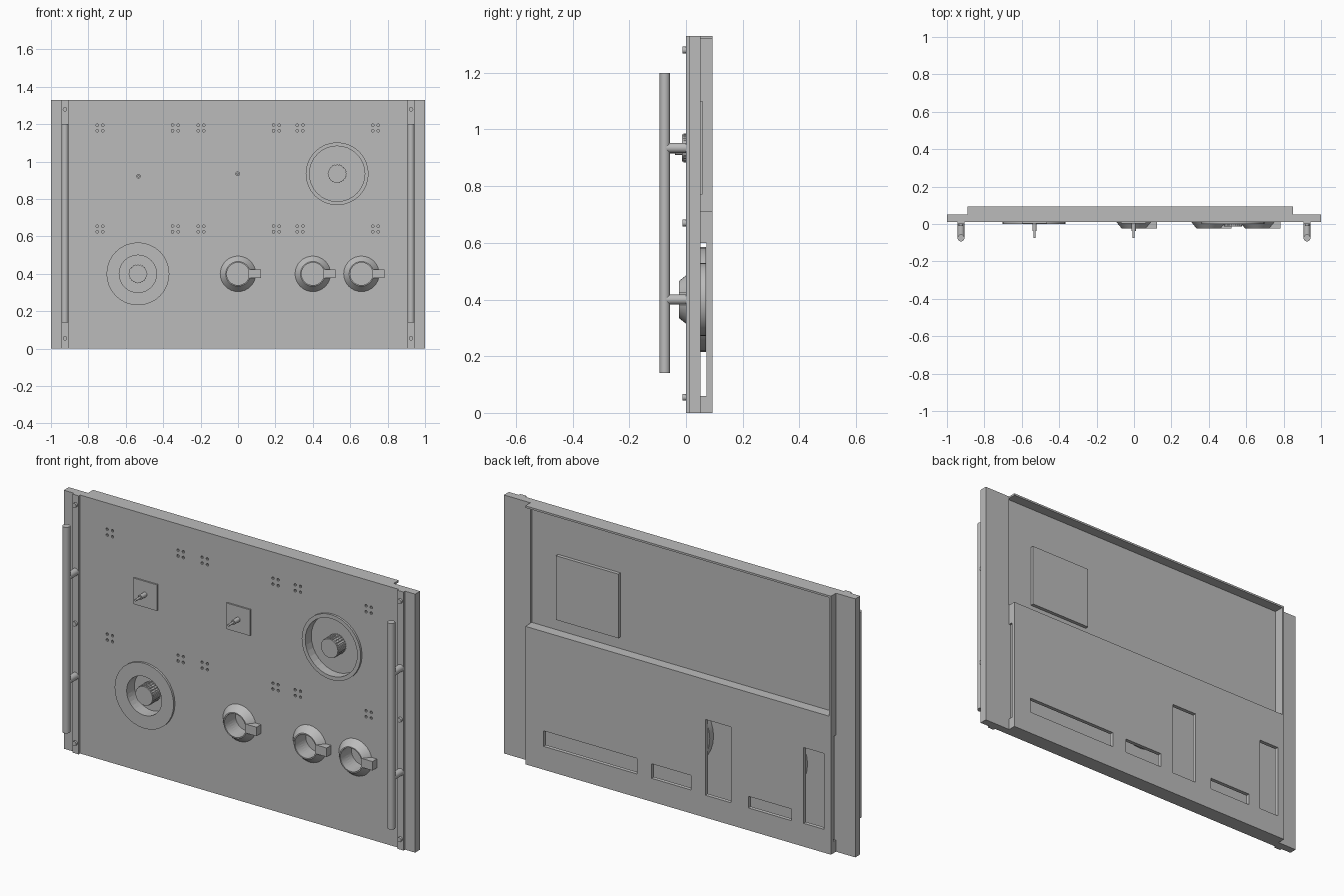
import bpy, bmesh, math
from mathutils import Matrix, Vector

if "Cube" in bpy.data.objects:
    bpy.data.objects.remove(bpy.data.objects["Cube"], do_unlink=True)

grey = bpy.data.materials.new("panel grey")
grey.use_nodes = True
tone = (0.5, 0.5, 0.5, 1)
grey.diffuse_color = tone
grey.node_tree.nodes["Principled BSDF"].inputs["Base Color"].default_value = tone


def finish(name, bm):
    bmesh.ops.recalc_face_normals(bm, faces=bm.faces)
    mesh = bpy.data.meshes.new(name)
    bm.to_mesh(mesh)
    bm.free()
    mesh.materials.append(grey)
    ob = bpy.data.objects.new(name, mesh)
    bpy.context.collection.objects.link(ob)
    return ob


def add_box(bm, x, y, z):
    """Box from three (low, high) ranges."""
    spans = (x, y, z)
    size = [b - a for a, b in spans]
    mid = Vector([(a + b) / 2 for a, b in spans])
    bmesh.ops.create_cube(bm, size=1, matrix=Matrix.Translation(mid) @ Matrix.Diagonal((*size, 1)))


def boxes(name, *spans):
    bm = bmesh.new()
    for s in spans:
        add_box(bm, *s)
    return finish(name, bm)


def add_rod(bm, x, z, r, y0, y1, n=32):
    """Cylinder along the depth axis."""
    m = Matrix.Translation((x, (y0 + y1) / 2, z)) @ Matrix.Rotation(math.pi / 2, 4, "X")
    bmesh.ops.create_cone(bm, cap_ends=True, segments=n, radius1=r, radius2=r, depth=y1 - y0, matrix=m)


def rod(name, x, z, r, y0, y1, n=32):
    bm = bmesh.new()
    add_rod(bm, x, z, r, y0, y1, n)
    return smooth(finish(name, bm))


def lathe(name, x, z, profile, n=32):
    """Closed (radius, depth) profile turned about the depth axis."""
    bm = bmesh.new()
    rings = []
    for i in range(n):
        a = math.tau * i / n
        rings.append([bm.verts.new((x + r * math.cos(a), y, z + r * math.sin(a))) for r, y in profile])
    k = len(profile)
    for i in range(n):
        p, q = rings[i], rings[(i + 1) % n]
        for j in range(k):
            bm.faces.new((p[j], p[(j + 1) % k], q[(j + 1) % k], q[j]))
    return smooth(finish(name, bm))


def smooth(ob):
    bpy.ops.object.select_all(action="DESELECT")
    ob.select_set(True)
    bpy.context.view_layer.objects.active = ob
    bpy.ops.object.shade_smooth_by_angle(angle=math.radians(35))
    return ob


def cut(ob, bm):
    """Subtract the shapes in bm, then drop the cutter."""
    cutter = finish("cutter", bm)
    mod = ob.modifiers.new("cut", "BOOLEAN")
    mod.operation = "DIFFERENCE"
    mod.solver = "EXACT"
    mod.object = cutter
    bpy.context.view_layer.objects.active = ob
    bpy.ops.object.modifier_apply(modifier="cut")
    bpy.data.objects.remove(cutter, do_unlink=True)


H, W0, W1 = 1.33, -0.89, 0.85          # height and back housing sides
FRONT, MID, STEP, BACK = 0.012, 0.04, 0.052, 0.093
DIAL_A, DIAL_B = (0.53, 0.935), (-0.535, 0.4)
CUPS = (0, 0.4, 0.66)

# Front panel with dial, cup and screw holes
panel = boxes("front_panel", ((-1, 1), (FRONT, MID), (0, H)))
bm = bmesh.new()
add_rod(bm, *DIAL_A, 0.148, -0.1, 0.1)
add_rod(bm, *DIAL_B, 0.1, -0.1, 0.1)
for x in CUPS:
    add_rod(bm, x, 0.4, 0.06, -0.1, 0.1)
for z in (1.18, 0.64):
    for x in (-0.738, -0.335, -0.198, 0.205, 0.332, 0.735):
        for dx in (-0.015, 0.015):
            for dz in (-0.015, 0.015):
                add_rod(bm, x + dx, z + dz, 0.007, -0.1, 0.025, 10)
cut(panel, bm)

# Thicker side margins behind the panel
boxes("side_margins", ((-1, W0), (MID, STEP), (0, H)), ((W1, 1), (MID, STEP), (0, H)))

# Back housing: top lip, upper side wall, slotted lower cover
boxes("top_lip", ((W0, W1), (MID, BACK), (H - 0.01, H)))
boxes("upper_side_wall", ((W0, W0 + 0.01), (MID, BACK), (0.71, H - 0.01)))
cover = boxes("lower_cover", ((W0, W1), (MID, BACK), (0, 0.71)))
bm = bmesh.new()
add_box(bm, (W0 + 0.01, W1 - 0.01), (0, 0.073), (0.01, 0.7))
cut(cover, bm)
bm = bmesh.new()
add_box(bm, (-0.95, 0.95), (STEP, 0.073), (0.06, 0.6))
cut(cover, bm)
bm = bmesh.new()
for x0, x1, z0, z1 in ((0.215, 0.745, 0.12, 0.2), (-0.095, 0.13, 0.12, 0.195),
                       (-0.32, -0.175, 0.115, 0.505), (-0.665, -0.42, 0.115, 0.175),
                       (-0.85, -0.735, 0.12, 0.51)):
    add_box(bm, (x0, x1), (0.06, 0.12), (z0, z1))
cut(cover, bm)

# Square backing of the upper dial, hollowed from the front
backing = boxes("upper_dial_backing", ((0.345, 0.7), (MID, 0.058), (0.77, 1.1)))
bm = bmesh.new()
add_rod(bm, *DIAL_A, 0.148, 0, 0.05)
cut(backing, bm)

# Round cans behind the lower row
def can(name, x, r, hole):
    lathe(name + "_wall", x, 0.4, ((r, MID), (r, 0.071), (hole, 0.071), (hole, MID)))
    rod(name + "_floor", x, 0.4, hole + 0.002, 0.065, 0.071)

can("lower_dial_can", DIAL_B[0], 0.185, 0.1)
can("cup_can_1", CUPS[0], 0.185, 0.06)
for i, x in enumerate(CUPS[1:], 2):
    can(f"cup_can_{i}", x, 0.129, 0.06)

# Dial rings
lathe("upper_dial_ring", *DIAL_A, ((0.148, FRONT), (0.148, 0.001), (0.168, 0.001), (0.168, FRONT)))
lathe("lower_dial_ring", *DIAL_B, ((0.1, FRONT), (0.1, 0.001), (0.168, 0.001), (0.168, FRONT)))

# Knurled knobs
for name, (x, z), y0, y1 in (("upper_knob", DIAL_A, -0.014, 0.052), ("lower_knob", DIAL_B, 0, 0.067)):
    rod(name + "_cap", x, z, 0.048, y0, y1)
    bm = bmesh.new()
    for i in range(24):
        a = math.tau * i / 24
        add_rod(bm, x + 0.047 * math.cos(a), z + 0.047 * math.sin(a), 0.004, y0 + 0.006, y1, 6)
    finish(name + "_grip", bm)

# Tapered cups, each with a side spout
for i, x in enumerate(CUPS, 1):
    lathe(f"cup_{i}", x, 0.4, ((0.06, FRONT), (0.06, -0.024), (0.066, -0.024), (0.095, FRONT)))
    boxes(f"cup_spout_{i}", ((x + 0.056, x + 0.122), (-0.024, FRONT), (0.378, 0.424)))

# Square plates with stepped pins
for i, (x, z) in enumerate(((-0.532, 0.922), (-0.002, 0.935)), 1):
    boxes(f"pin_plate_{i}", ((x - 0.067, x + 0.067), (0.004, FRONT), (z - 0.067, z + 0.067)))
    rod(f"pin_base_{i}", x, z, 0.012, -0.038, FRONT, 16)
    rod(f"pin_tip_{i}", x, z, 0.006, -0.075, -0.03, 12)

# Mounting rails, screws and handles on both sides
for side, s in (("right", -1), ("left", 1)):
    x = s * 0.925
    boxes(side + "_rail", ((x - 0.018, x + 0.018), (0, FRONT), (0, H)))
    for i, z in enumerate((0.055, 0.67, 1.28), 1):
        rod(f"{side}_screw_{i}", x, z, 0.012, -0.012, 0, 16)
    for i, z in enumerate((0.4, 0.935), 1):
        rod(f"{side}_handle_post_{i}", x, z, 0.018, -0.075, 0, 20)
    bm = bmesh.new()
    bmesh.ops.create_cone(bm, cap_ends=True, segments=24, radius1=0.0185, radius2=0.0185, depth=1.06,
                          matrix=Matrix.Translation((x, -0.0745, 0.67)))
    smooth(finish(side + "_handle", bm))
